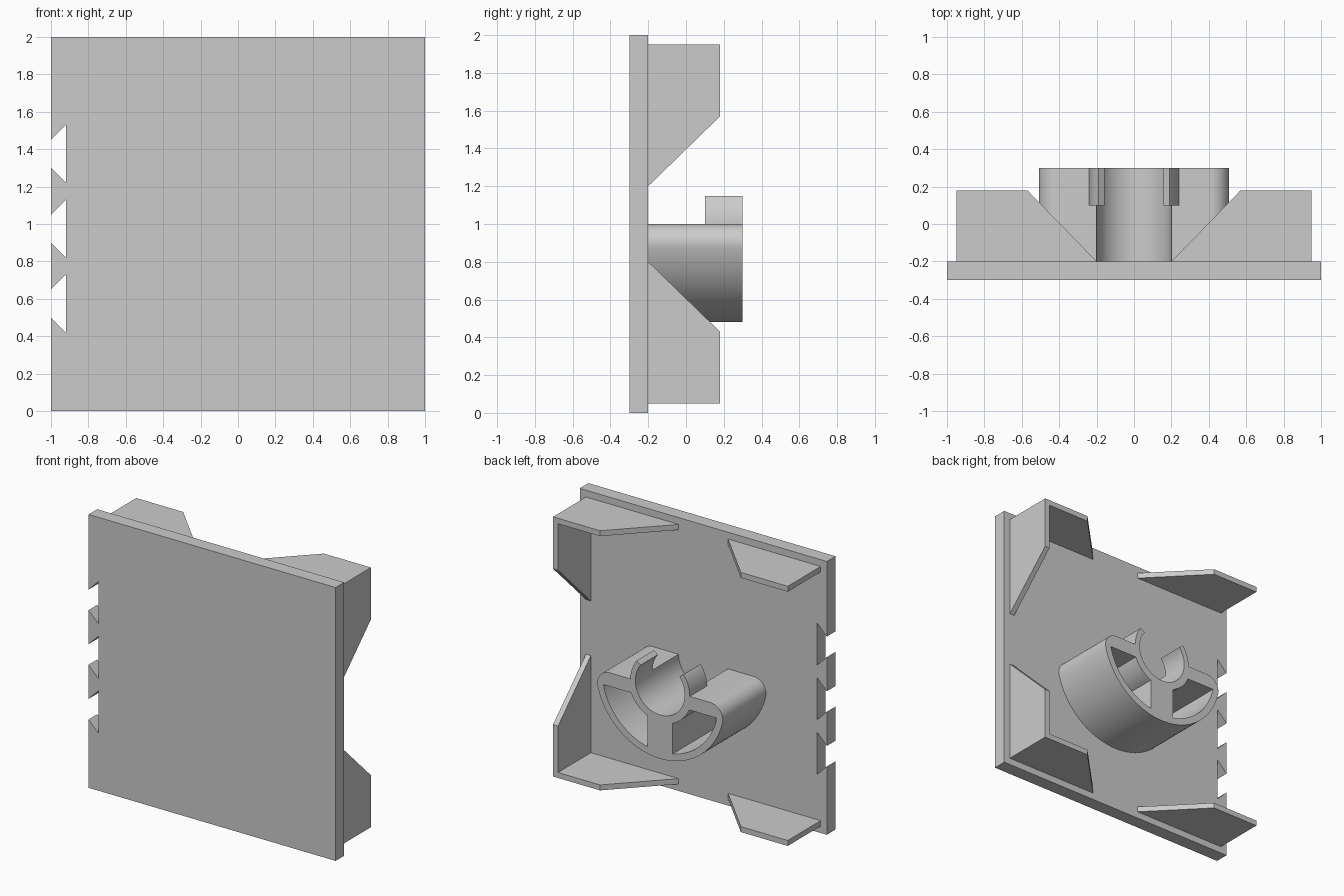
import bpy, bmesh
from math import sin, cos, radians, asin, acos, sqrt, degrees
from mathutils import Vector

cube = bpy.data.objects.get("Cube")
if cube:
    bpy.data.objects.remove(cube, do_unlink=True)

GREY = (0.6, 0.6, 0.6, 1.0)
grey = bpy.data.materials.new("light_grey")
grey.use_nodes = True
grey.diffuse_color = GREY
grey.node_tree.nodes["Principled BSDF"].inputs["Base Color"].default_value = GREY

# Each plane maps profile (u, v) and depth w to x, y, z
PLANES = {
    "XZ": lambda u, v, w: Vector((u, w, v)),
    "XY": lambda u, v, w: Vector((u, v, w)),
    "YZ": lambda u, v, w: Vector((w, u, v)),
}


def prism(name, plane, loops, w0, w1, smooth=False):
    """Extrude a profile (first loop outer, others holes) from w0 to w1."""
    place = PLANES[plane]
    bm = bmesh.new()
    edges = []
    for loop in loops:
        vs = [bm.verts.new(place(u, v, w0)) for u, v in loop]
        edges += [bm.edges.new((a, b)) for a, b in zip(vs, vs[1:] + vs[:1])]
    if len(loops) == 1:
        bm.faces.new(bm.verts[:])
    else:
        bmesh.ops.triangle_fill(bm, edges=edges, use_beauty=True)
    res = bmesh.ops.extrude_face_region(bm, geom=bm.faces[:])
    moved = [g for g in res["geom"] if isinstance(g, bmesh.types.BMVert)]
    bmesh.ops.translate(bm, verts=moved, vec=place(0, 0, w1 - w0))
    bmesh.ops.recalc_face_normals(bm, faces=bm.faces[:])
    mesh = bpy.data.meshes.new(name)
    bm.to_mesh(mesh)
    bm.free()
    mesh.materials.append(grey)
    obj = bpy.data.objects.new(name, mesh)
    bpy.context.collection.objects.link(obj)
    if smooth:
        bpy.ops.object.select_all(action="DESELECT")
        obj.select_set(True)
        bpy.context.view_layer.objects.active = obj
        bpy.ops.object.shade_smooth_by_angle(angle=radians(30))
    return obj


def arc(cx, cz, r, a0, a1, n):
    """Points on an arc, angles in degrees."""
    steps = [radians(a0 + (a1 - a0) * i / n) for i in range(n + 1)]
    return [(cx + r * cos(a), cz + r * sin(a)) for a in steps]


# Square panel with three dovetail notches in its right edge
panel = [(-1, 0), (1, 0), (1, 2), (-1, 2)]
for z in (1.375, 0.975, 0.575):
    panel += [(-1, z + 0.075), (-0.92, z + 0.155), (-0.92, z - 0.155), (-1, z - 0.075)]
prism("panel", "XZ", [panel], -0.3, -0.2)

# Corner brackets: horizontal fins at all corners, upright fins on the left side
FIN = 0.04
for level, z in (("upper", 1.91), ("lower", 0.05)):
    for side, s in (("left", 1), ("right", -1)):
        fin = [(s * 0.95, -0.2), (s * 0.95, 0.18), (s * 0.57, 0.18), (s * 0.2, -0.2)]
        prism(f"{level}_{side}_fin", "XY", [fin], z, z + FIN)
    s = 1 if level == "upper" else -1
    upright = [(-0.2, 1 + s * 0.95), (0.18, 1 + s * 0.95), (0.18, 1 + s * 0.57), (-0.2, 1 + s * 0.2)]
    prism(f"{level}_upright_fin", "YZ", [upright], 0.95 - FIN, 0.95)

# Half-round boss with rounded corners, a round channel and two pockets
R, FILLET, BORE, HUB, WALL, RIB, TOP = 0.52, 0.1, 0.2, 0.255, 0.47, 0.1, 0.9
fx = sqrt((R - FILLET) ** 2 - FILLET ** 2)
tilt = degrees(asin(FILLET / (R - FILLET)))
boss = arc(0, 1, BORE, 180, 360, 32)
boss += arc(fx, 1 - FILLET, FILLET, 90, -tilt, 12)
boss += arc(0, 1, R, -tilt, tilt - 180, 48)[1:-1]
boss += arc(-fx, 1 - FILLET, FILLET, 180 + tilt, 90, 12)


def pocket(s):
    drop = 1 - TOP
    outer = arc(0, 1, WALL, -degrees(asin(drop / WALL)), -degrees(acos(RIB / WALL)), 20)
    inner = arc(0, 1, HUB, -degrees(acos(RIB / HUB)), -degrees(asin(drop / HUB)), 12)
    return [(s * x, z) for x, z in outer + inner]


prism("boss", "XZ", [boss, pocket(1), pocket(-1)], -0.2, 0.3, smooth=True)

# Curved clip arms above the channel
for side, s in (("left", 1), ("right", -1)):
    arm = arc(0, 1, 0.24, 0, 38, 10) + arc(0, 1, BORE, 38, 0, 10)
    prism(f"{side}_clip_arm", "XZ", [[(s * x, z) for x, z in arm]], 0.1, 0.3, smooth=True)
